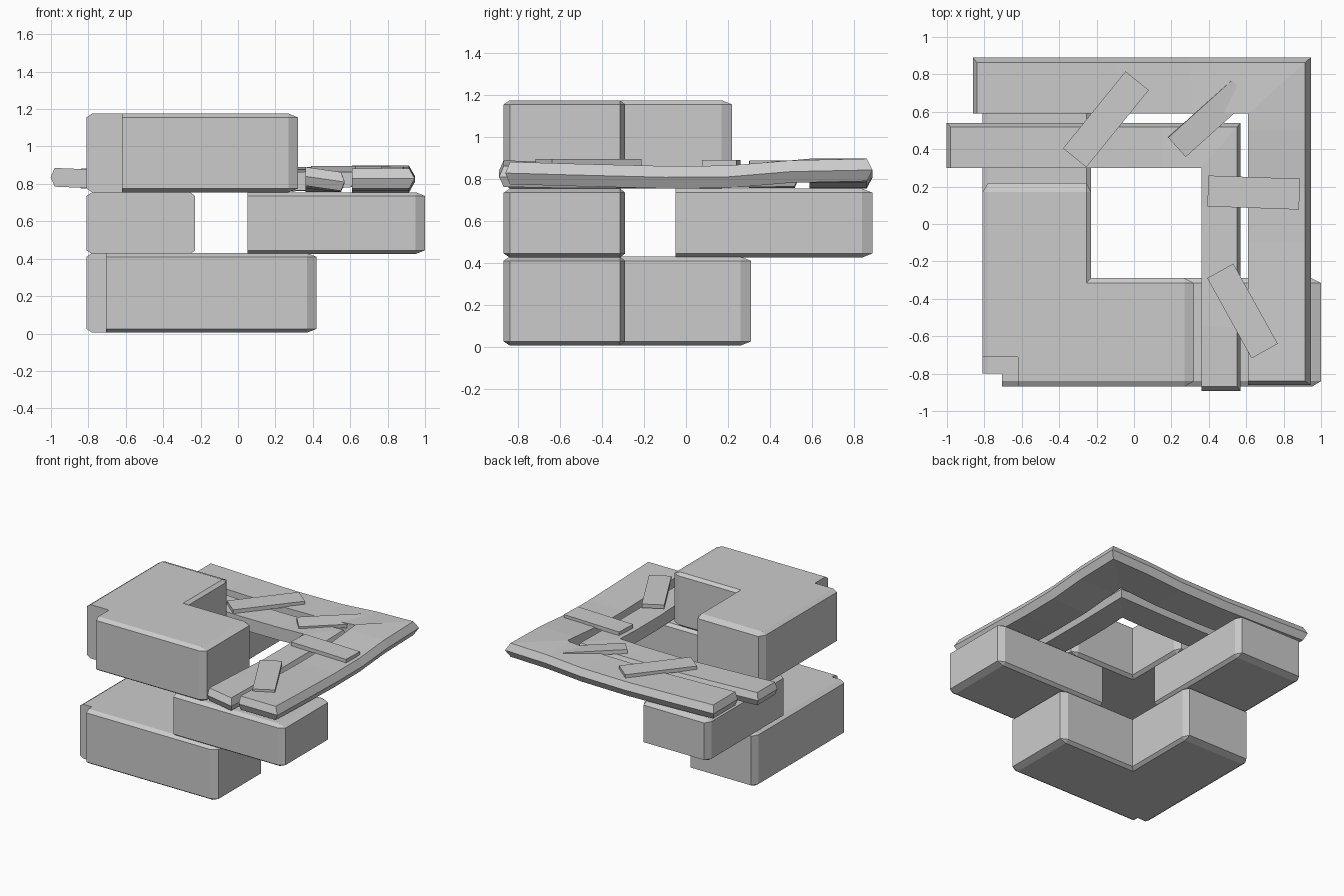
import bpy, bmesh
from math import radians
from mathutils import Vector

if "Cube" in bpy.data.objects:
    bpy.data.objects.remove(bpy.data.objects["Cube"])


def finish(name, bm):
    bmesh.ops.remove_doubles(bm, verts=bm.verts, dist=0.0005)
    bmesh.ops.dissolve_degenerate(bm, edges=bm.edges, dist=0.0005)
    bmesh.ops.recalc_face_normals(bm, faces=bm.faces)
    me = bpy.data.meshes.new(name)
    bm.to_mesh(me)
    bm.free()
    ob = bpy.data.objects.new(name, me)
    bpy.context.collection.objects.link(ob)
    return ob


def loft(bm, rings):
    for r0, r1 in zip(rings, rings[1:]):
        n = len(r0)
        for i in range(n):
            bm.faces.new((r0[i], r0[(i + 1) % n], r1[(i + 1) % n], r1[i]))


def stone(name, pts, insets, z0, z1, bz=0.02):
    """Chamfered right-angled block; insets[i] is the chamfer of edge i -> i+1."""
    pts = [Vector(p) for p in pts]
    n = len(pts)
    side, cap = [], []
    for i, p in enumerate(pts):
        d0 = (p - pts[i - 1]).normalized()
        d1 = (pts[(i + 1) % n] - p).normalized()
        s0 = Vector((-d0.y, d0.x)) * insets[i - 1]
        s1 = Vector((-d1.y, d1.x)) * insets[i]
        convex = d0.x * d1.y - d0.y * d1.x > 0
        side += [p + s1, p + s0] if convex else [p, p]
        cap += [p + s0 + s1] * 2
    bm = bmesh.new()
    rings = [[bm.verts.new((q.x, q.y, z)) for q in ring]
             for ring, z in ((cap, z0), (side, z0 + bz), (side, z1 - bz), (cap, z1))]
    loft(bm, rings)
    bm.faces.new(rings[0][::2])
    bm.faces.new(rings[-1][::2])
    return finish(name, bm)


def corner_stone(name, end_x, end_y, nx, ny, z0, z1):
    """L-shaped stone with a notch in its outer corner."""
    pts = [(nx, -.87), (end_x, -.87), (end_x, -.29), (-.23, -.29),
           (-.23, end_y), (-.81, end_y), (-.81, ny), (nx, ny)]
    return stone(name, pts, [.03, .05, .025, .025, .05, .03, 0, 0], z0, z1)


def beam(name, inner, outer, arm_x, arm_y, thick):
    """Warped L-shaped timber; arms are lists of (position, bottom z, tilt)."""
    c = 0.09
    prof = [(0, 0), (0, .5), (0, 1), (1 - c, 1), (1, .5), (1 - c, 0)]
    bm = bmesh.new()
    rings = []
    stations = [("x",) + a for a in arm_x] + [("y",) + a for a in arm_y]
    for k, (kind, t, z, tilt) in enumerate(stations):
        ring = []
        for s, h in prof:
            x = inner[0] + (outer[0] - inner[0]) * s
            y = inner[1] + (outer[1] - inner[1]) * s
            bulge = 0.022 if k in (0, len(stations) - 1) and h == .5 else 0
            if t is not None:
                if kind == "x":
                    x = t - bulge
                else:
                    y = t - bulge
            ring.append(bm.verts.new((x, y, z + h * thick + tilt * s)))
        rings.append(ring)
    loft(bm, rings)
    for r in (rings[0], rings[-1]):
        bm.faces.new((r[1], r[2], r[3], r[4]))
        bm.faces.new((r[0], r[1], r[4], r[5]))
    return finish(name, bm)


def plank(name, x, y, z, length, width, angle, roll=0, pitch=0):
    bm = bmesh.new()
    bmesh.ops.create_cube(bm, size=1)
    bmesh.ops.scale(bm, vec=(length, width, .03), verts=bm.verts)
    ob = finish(name, bm)
    ob.location = (x, y, z)
    ob.rotation_euler = (radians(roll), radians(pitch), radians(angle))


# stone courses
corner_stone("bottom_corner_stone", .42, .31, -.705, -.80, .005, .43)
stone("middle_front_stone", [(.05, -.87), (1, -.87), (1, -.29), (.05, -.29)],
      [.03, .05, .025, 0], .425, .755)
stone("middle_side_stone", [(-.81, -.05), (-.23, -.05), (-.23, .89), (-.81, .89)],
      [0, .025, .05, .03], .425, .755)
corner_stone("top_corner_stone", .32, .22, -.62, -.71, .755, 1.176)

# sagging timbers (None marks the mitred corner)
beam("outer_beam", (.61, .59), (.945, .89),
     [(-.84, .775, 0), (-.5, .765, 0), (-.1, .755, 0), (.3, .76, 0), (.6, .782, 0), (None, .79, 0)],
     [(.5, .782, 0), (.2, .757, 0), (-.1, .755, 0), (-.5, .765, 0), (-.84, .775, 0)], .107)
beam("inner_beam", (.36, .30), (.57, .54),
     [(-.98, .785, 0), (-.6, .77, 0), (-.2, .757, 0), (.15, .758, 0), (None, .765, 0)],
     [(.1, .757, 0), (-.2, .757, 0), (-.55, .775, -.02), (-.87, .79, -.03)], .1)

# loose planks laid across the timbers
plank("plank_back_left", -.15, .56, .873, .53, .16, 51)
plank("plank_corner", .40, .565, .868, .46, .14, 42, roll=5)
plank("plank_right", .64, .168, .876, .49, .165, -2)
plank("plank_front", .58, -.465, .880, .49, .16, -61)
